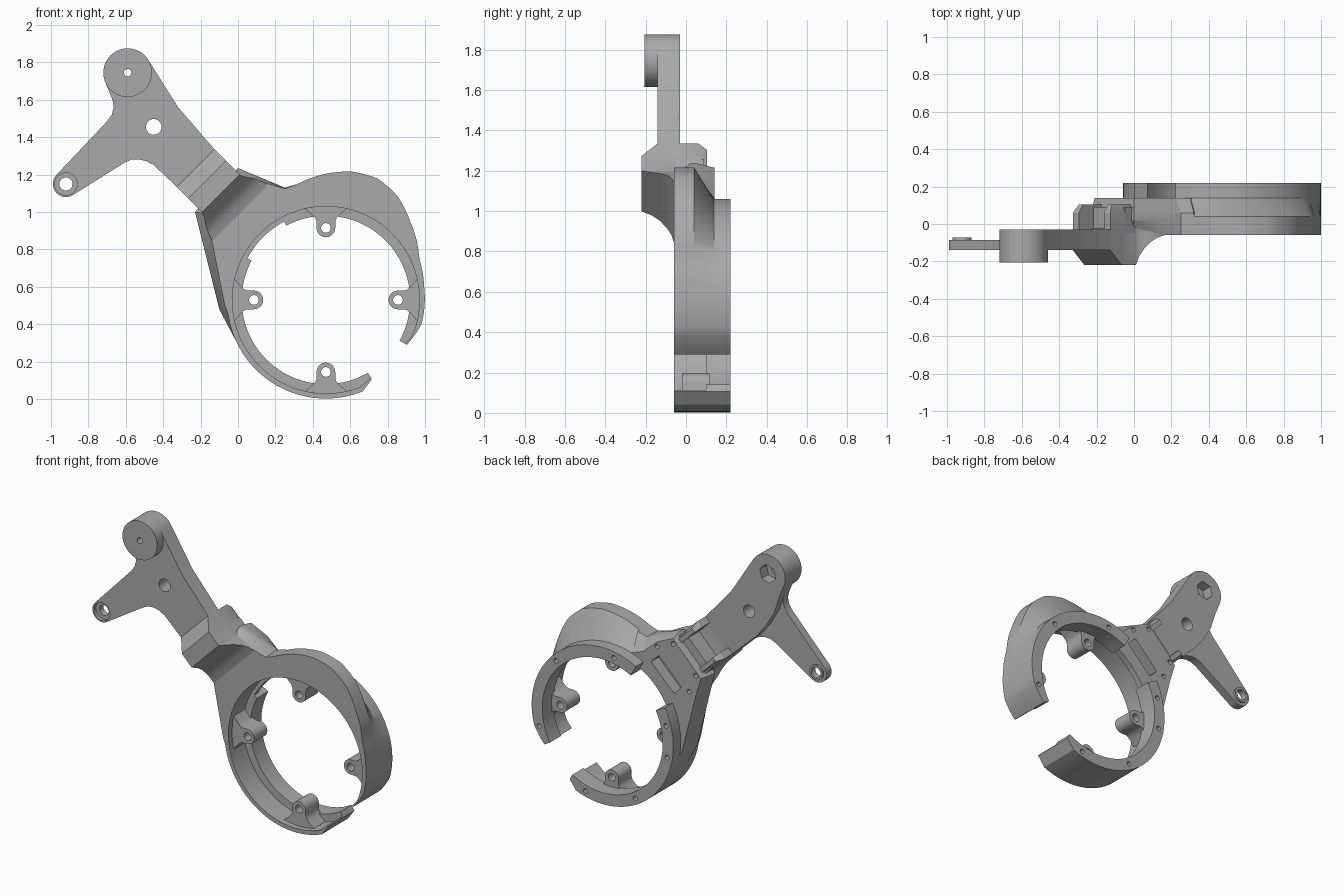
import bpy, bmesh, math
from mathutils import Vector

cube = bpy.data.objects.get("Cube")
if cube:
    bpy.data.objects.remove(cube, do_unlink=True)

grey = bpy.data.materials.new("plain grey")
grey.use_nodes = True
grey.diffuse_color = (0.4, 0.4, 0.4, 1)
grey.node_tree.nodes["Principled BSDF"].inputs["Base Color"].default_value = (0.4, 0.4, 0.4, 1)

CENTRE = Vector((0.47, 0.53))       # ring centre in x, z
BOSS, PIVOT, TIP = (-0.59, 1.745), (-0.45, 1.455), (-0.92, 1.15)
NECK = Vector((-0.227, 1.235))      # start of the neck


def polar(r, deg, c=CENTRE):
    a = math.radians(deg)
    return (c[0] + r * math.cos(a), c[1] + r * math.sin(a))


def arc(c, r, a0, a1, n=24):
    return [polar(r, a0 + (a1 - a0) * i / n, c) for i in range(n + 1)]


def circle(c, r, n=32, turn=0):
    return [polar(r, turn + 360 * i / n, c) for i in range(n)]


def along(s, t):
    """Point at distance s down the neck and t across it."""
    k = math.sqrt(0.5)
    return (NECK.x + k * (s + t), NECK.y + k * (t - s))


def loft(name, loops):
    """Skin closed loops of 3D points and cap both ends."""
    bm = bmesh.new()
    rows = [[bm.verts.new(p) for p in loop] for loop in loops]
    n = len(rows[0])
    for a, b in zip(rows, rows[1:]):
        for i in range(n):
            j = (i + 1) % n
            bm.faces.new((a[i], a[j], b[j], b[i]))
    bm.faces.new(rows[0][::-1])
    bm.faces.new(rows[-1])
    bmesh.ops.remove_doubles(bm, verts=bm.verts, dist=1e-5)
    bmesh.ops.recalc_face_normals(bm, faces=bm.faces)
    mesh = bpy.data.meshes.new(name)
    bm.to_mesh(mesh)
    bm.free()
    mesh.materials.append(grey)
    ob = bpy.data.objects.new(name, mesh)
    bpy.context.collection.objects.link(ob)
    return ob


def prism(name, outline, y0, y1):
    return loft(name, [[(x, y, z) for x, z in outline] for y in (y0, y1)])


def cut(ob, outline, y0, y1):
    tool = prism("cutter", outline, y0, y1)
    tool.hide_render = True
    mod = ob.modifiers.new("cut", "BOOLEAN")
    mod.operation, mod.solver, mod.object = "DIFFERENCE", "EXACT", tool
    bpy.context.view_layer.objects.active = ob
    bpy.ops.object.modifier_apply(modifier=mod.name)
    bpy.data.objects.remove(tool, do_unlink=True)


# Open ring with a swelling crescent on the upper side
SWELL = [(-29, .495), (-14, .527), (8, .53), (24, .546), (43, .616), (56, .677), (67, .706),
         (79, .70), (92, .67), (104, .638), (112, .62), (118, .53), (292, .527), (300, .49)]


def outer(deg):
    for (a, ra), (b, rb) in zip(SWELL, SWELL[1:]):
        if deg <= b:
            f = (deg - a) / (b - a)
            return ra + (rb - ra) * f
    return SWELL[-1][1]


def ring_section(deg, at_neck):
    r = outer(deg)
    rim, wall = min(r, 0.53), min(0.5, r - 0.01)
    back, lip = (0.14, 0.475) if at_neck else (0.22, 0.45)
    shape = [(wall, -.06), (r, -.06), (r, .04), (rim, .139), (rim, back),
             (lip, back), (lip, .10), (wall, .10)]
    return [(x, y, z) for q, y in shape for x, z in [polar(q, deg)]]


stations = [(a, False) for a in range(-29, 119, 3)] + [(118, False)]
stations += [(118 + 0.01 + i * 3.4, True) for i in range(11)]
stations += [(152.1 + i * 3.5, False) for i in range(40)] + [(292, False), (300, False)]
ring = loft("ring", [ring_section(a, k) for a, k in stations])
for a in (-15, 45, 100, 165, 190, 240, 285):
    cut(ring, circle(polar(0.49, a), 0.016, 16), 0.14, 0.3)

# Four screw lugs inside the ring
lug_side = [(.505, .12), (.485, .11), (.46, .078), (.44, .058), (.42, .05)]
lug_tip = [(.385 - .05 * math.sin(math.pi * i / 12), .05 * math.cos(math.pi * i / 12)) for i in range(13)]
lug = lug_side + lug_tip + [(r, -v) for r, v in reversed(lug_side)]
for side, a in (("left", 0), ("top", 90), ("right", 180), ("bottom", 270)):
    c, s = (round(f(math.radians(a))) for f in (math.cos, math.sin))
    outline = [(CENTRE.x + r * c - v * s, CENTRE.y + r * s + v * c) for r, v in lug]
    ob = prism(side + "_lug", outline, -0.02, 0.12)
    cut(ob, circle(polar(0.385, a), 0.026, 20), -0.1, 0.3)

# Web joining the ring to the neck, bevelled on its outer edges
rim = arc(CENTRE, 0.512, 207, 104)
front = [(.32, 1.15), (.25, 1.125), (.13, 1.16), (-.02, 1.17), (-.17, .99), (-.15, .90), (-.07, .50), (0, .30)]
middle = [(.32, 1.15), (.25, 1.13), (.12, 1.185), (0, 1.235), (-.23, 1.0), (-.205, .90), (-.10, .48), (0, .29)]
rear = [(.30, 1.04), (.22, 1.07), (.12, 1.16), (0, 1.215), (-.21, 1.0), (-.17, .87), (-.07, .48), (.01, .30)]
web = loft("web", [[(x, y, z) for x, z in rim + edge]
                   for edge, y in ((front, -.06), (middle, .02), (middle, .06), (rear, .14))])
cut(web, [along(*p) for p in ((.35, -.12), (.43, -.12), (.43, .12), (.35, .12))], 0.06, 0.3)
for s, t in ((.2, .12), (.2, -.12), (.32, .17), (.32, -.17)):
    cut(web, circle(along(s, t), 0.016, 16), 0.08, 0.3)

# Raised neck that sweeps down onto the web
sweep = [(0, -.14, .142), (.088, -.22, .142), (.192, -.22, .142), (.212, -.17, .15), (.235, -.13, .165),
         (.265, -.095, .185), (.30, -.072, .20), (.345, -.058, .215)]
loops = []
for s, y, w in sweep:
    (xa, za), (xb, zb) = along(s, -w), along(s, w)
    base = -.03 if s < 0.1 else 0.0
    loops.append([(xa, y, za), (xb, y, zb), (xb, base, zb), (xa, base, za)])
neck = loft("neck", loops)

# Back plate of the neck and its two side rails
prism("neck_plate", [along(*p) for p in ((.11, -.142), (.3, -.142), (.3, .142), (.11, .142))], -0.05, 0.09)
for side, sign in (("upper", 1), ("lower", -1)):
    levels = []
    for y, start, edge in ((-.05, 0, .142), (.06, 0, .142), (.105, .03, .125)):
        quad = ((start, .095), (.26, .095), (.26, edge), (start, edge))
        levels.append([(x, y, z) for s, t in quad for x, z in [along(s, sign * t)]])
    loft(side + "_rail", levels)

# Thick arm from the neck to the boss
body = prism("arm", arc(BOSS, 0.13, 28, 200) + [(-.675, 1.61), (-.64, 1.50), (-.57, 1.38), (-.50, 1.295),
             (-.46, 1.26), along(0, -.142), along(.1, -.142), along(.1, .142), along(0, .142), (-.32, 1.56)],
             -0.14, -0.03)
boss = prism("boss", circle(BOSS, 0.13, 48), -0.205, -0.05)
for ob in (body, boss):
    cut(ob, circle(BOSS, 0.02, 20), -0.3, 0.1)
    cut(ob, circle(BOSS, 0.062, 6, 15), -0.10, 0.1)
cut(body, circle(PIVOT, 0.042), -0.3, 0.1)

# Thin side arm with an eyelet
side_arm = prism("side_arm", arc(TIP, 0.07, 135, 303) + [(-.61, 1.262), (-.57, 1.28), (-.53, 1.282), (-.49, 1.272),
                 (-.46, 1.255), (-.46, 1.36), (-.58, 1.60), (-.70, 1.69), (-.67, 1.60), (-.665, 1.56), (-.675, 1.52),
                 (-.70, 1.485)], -0.139, -0.085)
collar = prism("eyelet_collar", circle(TIP, 0.05), -0.10, -0.072)
for ob in (side_arm, collar):
    cut(ob, circle(TIP, 0.035), -0.3, 0.1)
cut(side_arm, circle(TIP, 0.06), -0.3, -0.115)

# Smooth the curved walls and keep the edges crisp
for ob in bpy.context.scene.objects:
    if ob.type == "MESH" and grey.name in ob.data.materials:
        bpy.ops.object.select_all(action="DESELECT")
        ob.select_set(True)
        bpy.context.view_layer.objects.active = ob
        bpy.ops.object.shade_smooth_by_angle(angle=math.radians(25))
